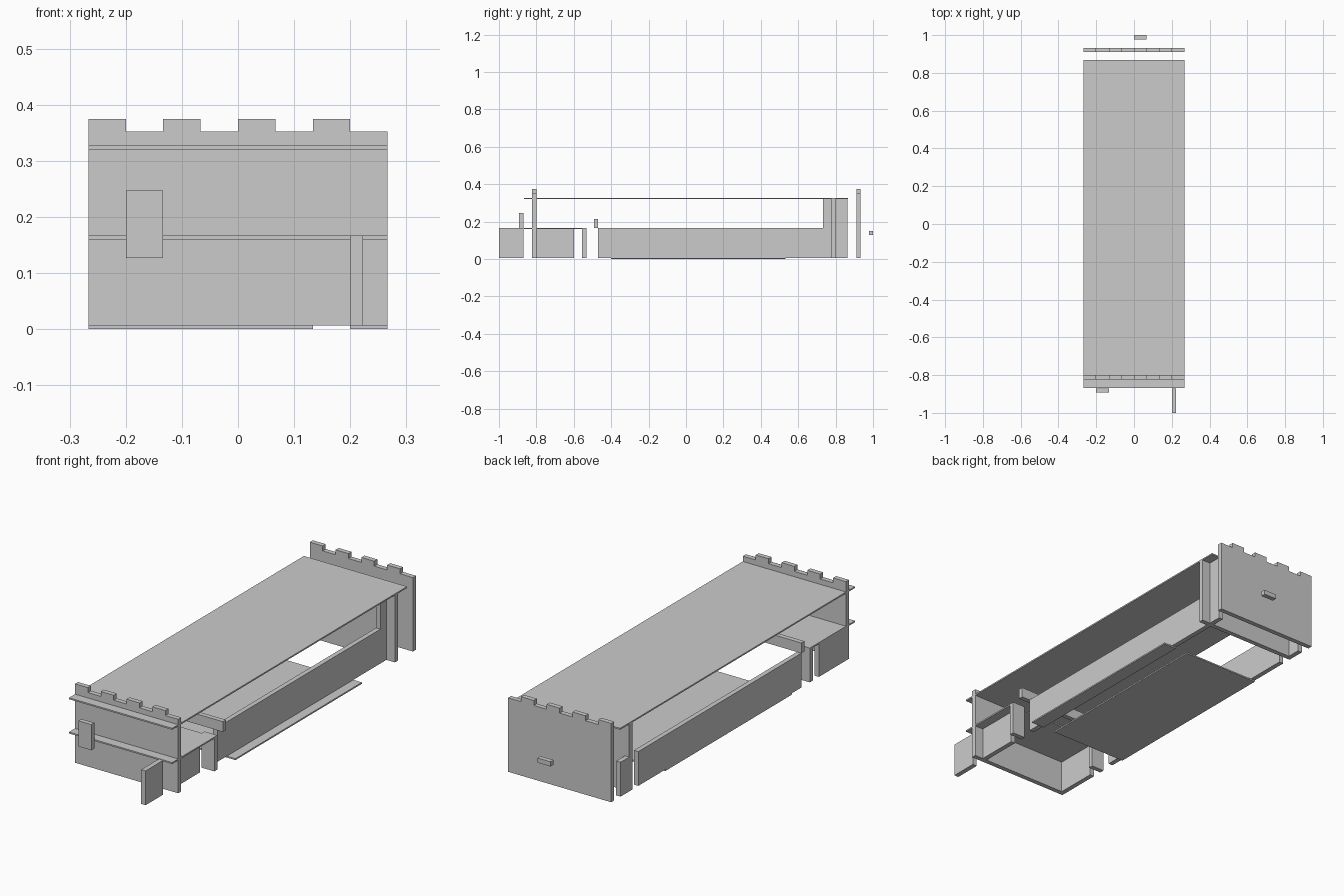
import bpy, bmesh

if "Cube" in bpy.data.objects:
    bpy.data.objects.remove(bpy.data.objects["Cube"])

U = 0.2 / 3          # grid module
T = 0.0225           # panel thickness
P = 0.0067           # floor plate thickness
W = 4 * U            # half width
LOW, TALL = 0.167, 0.327


def box(name, x0, x1, y0, y1, z0, z1):
    bm = bmesh.new()
    bmesh.ops.create_cube(bm, size=1)
    for v in bm.verts:
        v.co = ((x0 + x1) / 2 + v.co.x * (x1 - x0),
                (y0 + y1) / 2 + v.co.y * (y1 - y0),
                (z0 + z1) / 2 + v.co.z * (z1 - z0))
    return finish(name, bm)


def finish(name, bm):
    bmesh.ops.recalc_face_normals(bm, faces=bm.faces)
    me = bpy.data.meshes.new(name)
    bm.to_mesh(me)
    bm.free()
    ob = bpy.data.objects.new(name, me)
    bpy.context.collection.objects.link(ob)
    return ob


def extrude(name, pts, vec):
    bm = bmesh.new()
    face = bm.faces.new([bm.verts.new(p) for p in pts])
    res = bmesh.ops.extrude_face_region(bm, geom=[face], use_keep_orig=True)
    verts = [g for g in res["geom"] if isinstance(g, bmesh.types.BMVert)]
    bmesh.ops.translate(bm, verts=verts, vec=vec)
    return finish(name, bm)


# Crenellated end walls
def battlement(name, y):
    pts = [(W, y, P), (-W, y, P)]
    for i in range(8):
        z = 0.375 if i % 2 == 0 else 0.352
        pts += [(-W + i * U, y, z), (-W + (i + 1) * U, y, z)]
    return extrude(name, pts, (0, T, 0))


battlement("front_wall", -0.8 - T)
battlement("back_wall", 0.933 - T)

# Horizontal plates
box("roof", -W, W, -0.867, 0.867, TALL - P, TALL)
box("front_middle_floor", -W, W, -0.867, -0.553, LOW - P, LOW)
box("ground_floor", -W, 2 * U, -0.4, 0.533, 0, P)
box("ground_floor_strip", 3 * U, W, -0.4, 0.533, 0, P)

# Right long wall with its tall rear end
x = 3 * U
profile = [(-0.47, P), (0.864, P), (0.864, TALL), (0.733, TALL),
           (0.733, LOW), (-0.47, LOW)]
extrude("right_long_wall", [(x, y, z) for y, z in profile], (T, 0, 0))

# Left long wall and rear panel
box("left_long_wall", -W, -W + T, -0.47, 0.733, P, LOW)
box("left_rear_panel", -W, -W + T, 0.8, 0.864, P, LOW)

# Front room side walls
box("right_front_wall", x, x + T, -0.8, -0.6, P, LOW)
box("left_front_wall", -W, -W + T, -0.8, -0.6, P, LOW)

# Cross walls, doorway posts and beam
box("rear_cross_wall", -W, W, 0.8 - T, 0.8, P, TALL)
box("right_door_post", 3 * U, W, -0.533 - T, -0.533, P, LOW)
box("left_door_post", -W, -3 * U, -0.533 - T, -0.533, P, LOW)
box("cross_beam", -W, W, -0.47 - T, -0.47, LOW, 0.215)

# Outer details
box("front_fin", x, x + T, -1, -0.87, P, LOW)
box("front_panel", -3 * U, -2 * U, -0.87 - T, -0.87, 0.127, 0.247)
box("back_ledge", 0, U, 1 - T, 1, 0.128, 0.15)
